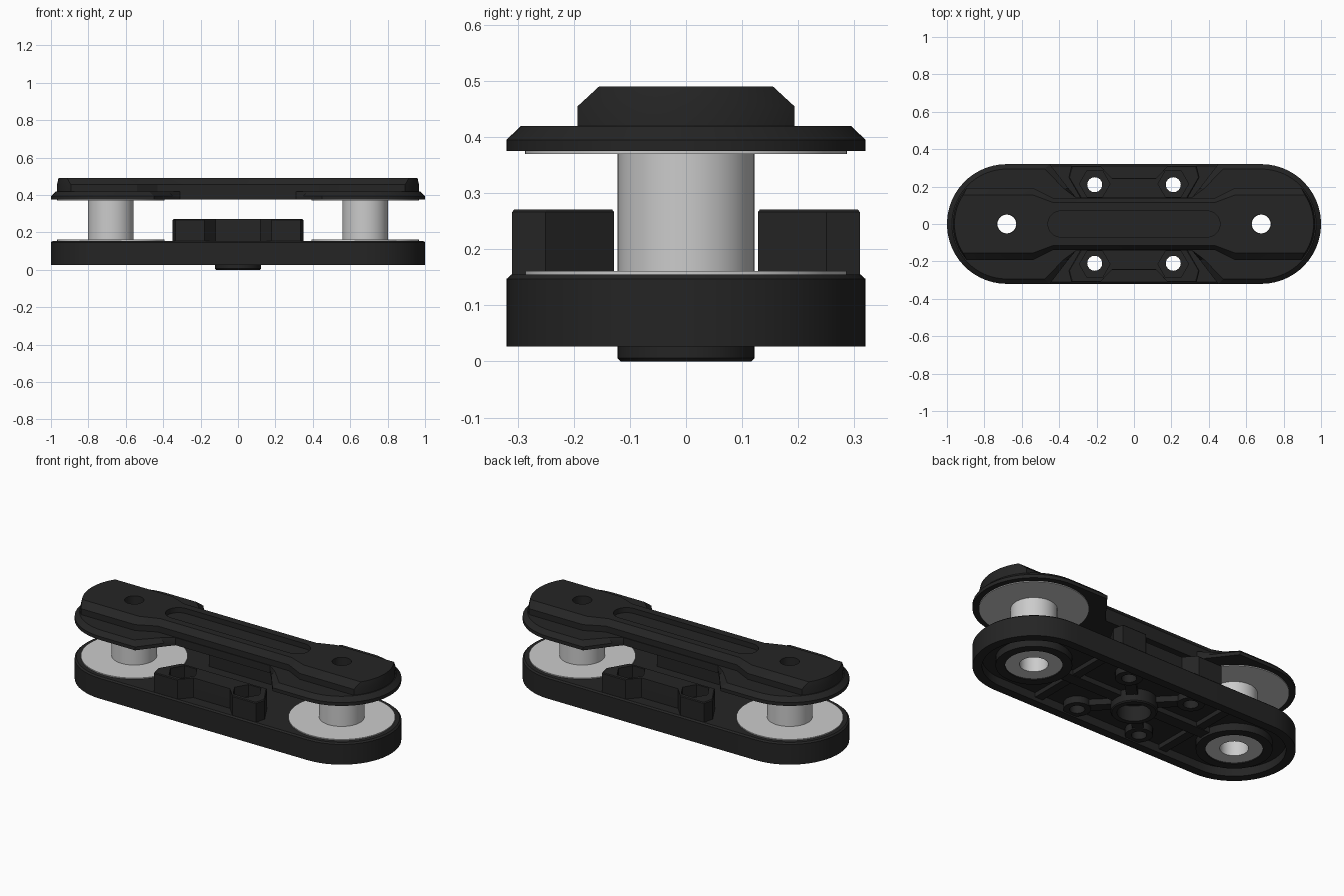
import bpy, bmesh
from math import sin, cos, asin, pi, radians

if "Cube" in bpy.data.objects:
    bpy.data.objects.remove(bpy.data.objects["Cube"])

PIN_X = 0.68
dark = bpy.data.materials.new("dark_plastic")
dark.diffuse_color = (0.018, 0.018, 0.018, 1)
dark.use_nodes = True
dark.node_tree.nodes["Principled BSDF"].inputs["Base Color"].default_value = dark.diffuse_color


def finish(name, bm, mat=None):
    bmesh.ops.recalc_face_normals(bm, faces=bm.faces[:])
    me = bpy.data.meshes.new(name)
    bm.to_mesh(me)
    bm.free()
    ob = bpy.data.objects.new(name, me)
    bpy.context.collection.objects.link(ob)
    if mat:
        me.materials.append(mat)
    return ob


def loft(name, layers, mat=dark):
    """Stack of matching outlines [(points, z), ...] with capped ends."""
    bm = bmesh.new()
    rings = [[bm.verts.new((x, y, z)) for x, y in pts] for pts, z in layers]
    n = len(rings[0])
    for a, b in zip(rings, rings[1:]):
        for i in range(n):
            bm.faces.new((a[i], a[(i + 1) % n], b[(i + 1) % n], b[i]))
    bm.faces.new(rings[0][::-1])
    bm.faces.new(rings[-1])
    return finish(name, bm, mat)


def lathe(name, profile, x, n=48):
    """Closed (radius, z) profile revolved about a vertical axis at x."""
    bm = bmesh.new()
    rings = [[bm.verts.new((x + r * cos(2 * pi * i / n), r * sin(2 * pi * i / n), z))
              for i in range(n)] for r, z in profile]
    for a, b in zip(rings, rings[1:] + rings[:1]):
        for i in range(n):
            bm.faces.new((a[i], a[(i + 1) % n], b[(i + 1) % n], b[i]))
    return finish(name, bm)


def sym(q):
    """Quarter outline (from +x to +y) mirrored to a full one."""
    left = [(-x, y) for x, y in q[::-1]]
    return q + left + [(-x, -y) for x, y in (q + left)]


def arc(r, cx=PIN_X, w=None, n=14):
    end = asin(min(1, (w or r) / r))
    return [(cx + r * cos(end * (i + .5) / (n - .5)), r * sin(end * (i + .5) / (n - .5)))
            for i in range(n)]


def circle(x, y, r, n=32, rot=0):
    return [(x + r * cos(2 * pi * i / n + rot), y + r * sin(2 * pi * i / n + rot)) for i in range(n)]


def bar(x, y, length, width, ang):
    c, s = cos(ang), sin(ang)
    return [(x + a * c - b * s, y + a * s + b * c) for a, b in
            ((-length / 2, -width / 2), (length / 2, -width / 2),
             (length / 2, width / 2), (-length / 2, width / 2))]


def boolean(ob, outline, z0, z1, op='DIFFERENCE'):
    tool = loft("tool", [(outline, z0), (outline, z1)])
    m = ob.modifiers.new("bool", 'BOOLEAN')
    m.operation, m.solver, m.object = op, 'EXACT', tool
    bpy.context.view_layer.objects.active = ob
    bpy.ops.object.modifier_apply(modifier=m.name)
    bpy.data.objects.remove(tool)


ends = (-1, 1)
bolts = [(sx * 0.21, sy * 0.21) for sx in ends for sy in ends]

# Base tray: stadium with small top bevel, hollow underneath
base = loft("base", [(sym(arc(0.32)), 0.027), (sym(arc(0.32)), 0.147), (sym(arc(0.311)), 0.155)])
boolean(base, sym(arc(0.27)), -0.1, 0.075)
# Underside ribs and bosses
for ang in (45, 135):
    boolean(base, bar(0, 0, 0.68, 0.06, radians(ang)), 0.041, 0.1, 'UNION')
boolean(base, bar(0, 0, 1.2, 0.07, 0), 0.045, 0.101, 'UNION')
for s in ends:
    boolean(base, bar(s * 0.42, 0, 0.05, 0.58, 0), 0.049, 0.102, 'UNION')
    boolean(base, circle(s * PIN_X, 0, 0.2, 48), 0.032, 0.104, 'UNION')
for x, y in bolts:
    boolean(base, circle(x, y, 0.072), 0.035, 0.106, 'UNION')
# Central locating spigot
spigot = [(circle(0, 0, 0.116, 48), 0.0), (circle(0, 0, 0.122, 48), 0.006), (circle(0, 0, 0.122, 48), 0.1)]
hub = loft("centre_spigot", spigot)
boolean(hub, circle(0, 0, 0.088, 48), -0.1, 0.09)
boolean(base, circle(0, 0, 0.1, 48), -0.1, 0.09)
# Base holes
for x, y in bolts:
    boolean(base, circle(x, y, 0.04), -0.1, 0.4)
for s in ends:
    boolean(base, circle(s * PIN_X, 0, 0.15, 48), -0.1, 0.06)
    boolean(base, circle(s * PIN_X, 0, 0.12, 48), -0.1, 0.4)

# Bolt blocks with hexagonal nut pockets
half = [(0.28, 0.128), (0.35, 0.25), (0.335, 0.31), (0.18, 0.31), (0.12, 0.245)]
blocks = []
for s, label in ((-1, "front"), (1, "back")):
    pts = [(x, s * y) for x, y in half] + [(-x, s * y) for x, y in half[::-1]]
    inset = [(x * 0.985, s * 0.22 + (y - s * 0.22) * 0.96) for x, y in pts]
    b = loft(label + "_bolt_block", [(pts, 0.15), (pts, 0.266), (inset, 0.271)])
    for x in (-0.21, 0.21):
        boolean(b, circle(x, s * 0.215, 0.082, 6), 0.2, 0.4)
        boolean(b, circle(x, s * 0.21, 0.04), 0.0, 0.4)
    blocks.append(b)


# Top plate: chamfered stadium, notched to a waist over the bolt blocks
def plate(d):
    return sym(arc(0.32 - d) + [(0.45 + d, 0.32 - d), (0.35 + d, 0.19), (0.31, 0.142)])


def ridge_outline(w, waist, r=0.288):
    return sym(arc(r, w=w) + [(0.54, w), (0.43, waist)])


top = loft("top_plate", [(plate(0), 0.375), (plate(0), 0.395), (plate(0.026), 0.42)])
ridge = loft("top_ridge", [(ridge_outline(0.193, 0.138), 0.40), (ridge_outline(0.193, 0.138), 0.455),
                           (ridge_outline(0.155, 0.114, 0.28), 0.49)])
boolean(ridge, sym(arc(0.07, 0.39, n=10)), 0.46, 0.6)
for s in ends:
    for ob in (top, ridge):
        boolean(ob, circle(s * PIN_X, 0, 0.052), 0.2, 0.7)

# Steel pins and washers
steel = []
for s, label in ((-1, "left"), (1, "right")):
    steel.append(lathe(label + "_pin", [
        (0.075, 0.038), (0.15, 0.038), (0.15, 0.06), (0.122, 0.06), (0.122, 0.38),
        (0.05, 0.38), (0.05, 0.16), (0.075, 0.16)], s * PIN_X))
    for z, level in ((0.15, "lower"), (0.37, "upper")):
        steel.append(lathe(f"{label}_{level}_washer", [
            (0.12, z), (0.287, z), (0.287, z + 0.011), (0.12, z + 0.011)], s * PIN_X, 64))

# Smooth the rounds, keep edges sharp
bpy.ops.object.select_all(action='DESELECT')
for ob in [base, hub, top, ridge] + blocks + steel:
    ob.select_set(True)
    bpy.context.view_layer.objects.active = ob
bpy.ops.object.shade_smooth_by_angle(angle=radians(25))
